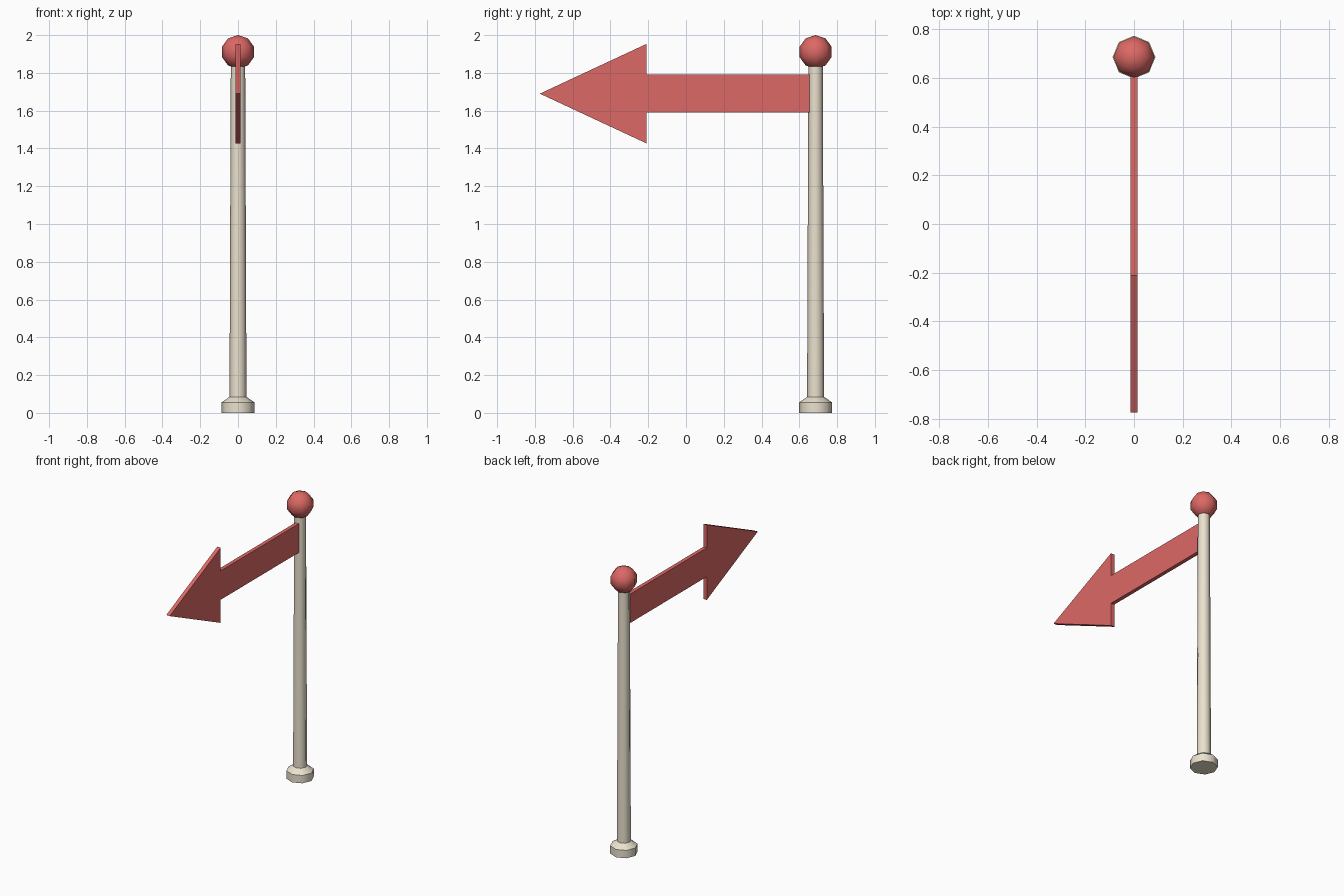
import bpy, bmesh
from math import cos, sin, pi

if "Cube" in bpy.data.objects:
    bpy.data.objects.remove(bpy.data.objects["Cube"])

POLE_Y = 0.686
SIDES = 8


def material(name, rgb):
    m = bpy.data.materials.new(name)
    m.diffuse_color = (*rgb, 1)
    m.use_nodes = True
    m.node_tree.nodes["Principled BSDF"].inputs["Base Color"].default_value = m.diffuse_color
    return m


def finish(name, bm, mat, smooth=None):
    bmesh.ops.recalc_face_normals(bm, faces=bm.faces)
    me = bpy.data.meshes.new(name)
    bm.to_mesh(me)
    bm.free()
    ob = bpy.data.objects.new(name, me)
    bpy.context.collection.objects.link(ob)
    me.materials.append(mat)
    if smooth:
        bpy.ops.object.select_all(action='DESELECT')
        bpy.context.view_layer.objects.active = ob
        ob.select_set(True)
        bpy.ops.object.shade_smooth_by_angle(angle=smooth)
    return ob


cream = material("cream", (0.83, 0.76, 0.62))
red = material("red", (0.72, 0.14, 0.13))

# Pole with flared foot, turned from a profile of (radius, height)
profile = [(0.088, 0), (0.088, 0.055), (0.045, 0.085), (0.038, 1.87)]
bm = bmesh.new()
rings = [[bm.verts.new((r * cos(2 * pi * i / SIDES), POLE_Y + r * sin(2 * pi * i / SIDES), z))
          for i in range(SIDES)] for r, z in profile]
for a, b in zip(rings, rings[1:]):
    for i in range(SIDES):
        j = (i + 1) % SIDES
        bm.faces.new((a[i], a[j], b[j], b[i]))
bm.faces.new(rings[0])
bm.faces.new(rings[-1])
finish("pole", bm, cream, pi / 3.5)

# Ball on top of the pole
bm = bmesh.new()
bmesh.ops.create_uvsphere(bm, u_segments=SIDES, v_segments=5, radius=0.089)
bmesh.ops.translate(bm, verts=bm.verts, vec=(0, POLE_Y, 1.911))
finish("ball_finial", bm, red, pi / 3)

# Flat arrow sign: upper half outline (y, height above centre line), mirrored below
half = [(0.655, 0.101), (-0.21, 0.101), (-0.21, 0.263)]
outline = half + [(-0.774, 0)] + [(y, -h) for y, h in reversed(half)]
T, ARROW_Z = 0.0135, 1.69
bm = bmesh.new()
face = bm.faces.new([bm.verts.new((-T, y, ARROW_Z + h)) for y, h in outline])
ext = bmesh.ops.extrude_face_region(bm, geom=[face], use_keep_orig=True)
bmesh.ops.translate(bm, vec=(2 * T, 0, 0),
                    verts=[v for v in ext["geom"] if isinstance(v, bmesh.types.BMVert)])
finish("arrow_sign", bm, red)
